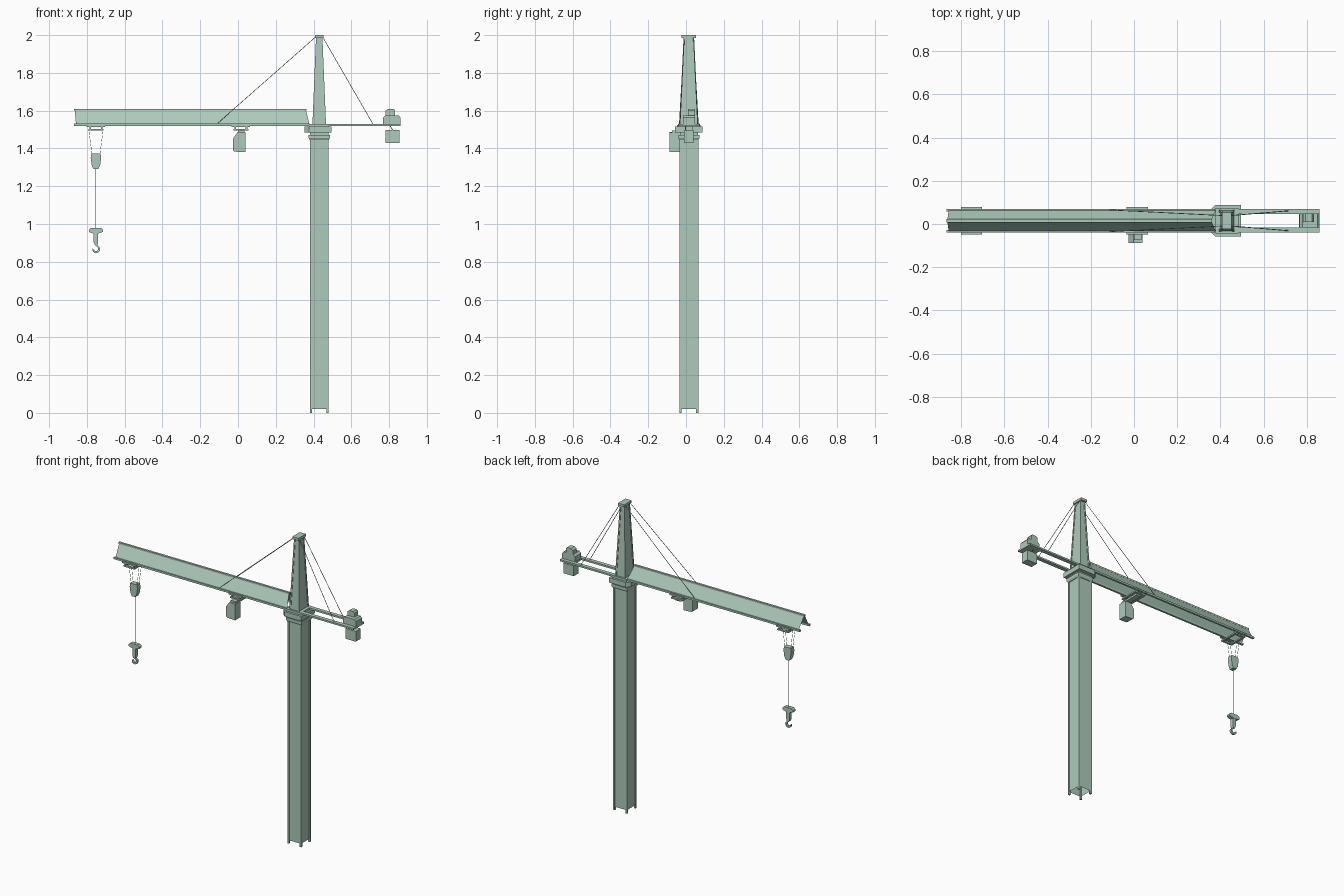
import bpy, bmesh, math
from mathutils import Vector

if "Cube" in bpy.data.objects:
    bpy.data.objects.remove(bpy.data.objects["Cube"])

MX, C = 0.43, 0.015          # mast centre in x and y

mat = bpy.data.materials.new("sage_green")
mat.diffuse_color = (0.42, 0.60, 0.50, 1)
mat.use_nodes = True
mat.node_tree.nodes["Principled BSDF"].inputs["Base Color"].default_value = mat.diffuse_color


class Part:
    """Collects simple solids into one named object."""
    def __init__(self, name):
        self.name, self.bm = name, bmesh.new()

    def loft(self, a, b, caps=True):
        va = [self.bm.verts.new(p) for p in a]
        vb = [self.bm.verts.new(p) for p in b]
        n = len(a)
        for i in range(n):
            j = (i + 1) % n
            self.bm.faces.new((va[i], va[j], vb[j], vb[i]))
        if caps:
            self.bm.faces.new(va[::-1])
            self.bm.faces.new(vb)
        return self

    def taper(self, cx, cy, z0, hx0, hy0, z1, hx1, hy1, caps=True):
        s = ((-1, -1), (1, -1), (1, 1), (-1, 1))
        return self.loft([(cx + i * hx0, cy + j * hy0, z0) for i, j in s],
                         [(cx + i * hx1, cy + j * hy1, z1) for i, j in s], caps)

    def box(self, x0, x1, y0, y1, z0, z1):
        hx, hy = (x1 - x0) / 2, (y1 - y0) / 2
        return self.taper((x0 + x1) / 2, (y0 + y1) / 2, z0, hx, hy, z1, hx, hy)

    def prism_y(self, prof, y0, y1):
        return self.loft([(x, y0, z) for x, z in prof], [(x, y1, z) for x, z in prof])

    def prism_z(self, prof, z0, z1):
        return self.loft([(x, y, z0) for x, y in prof], [(x, y, z1) for x, y in prof])

    def rod(self, a, b, r, n=6):
        a, b = Vector(a), Vector(b)
        q = (b - a).to_track_quat('Z', 'Y')
        ring = [q @ Vector((r * math.cos(t * math.tau / n), r * math.sin(t * math.tau / n), 0))
                for t in range(n)]
        return self.loft([a + p for p in ring], [b + p for p in ring])

    def sheet(self, *pts):
        self.bm.faces.new([self.bm.verts.new(p) for p in pts])
        return self

    def done(self, recalc=True):
        if recalc:
            bmesh.ops.recalc_face_normals(self.bm, faces=self.bm.faces)
        me = bpy.data.meshes.new(self.name)
        self.bm.to_mesh(me)
        self.bm.free()
        me.materials.append(mat)
        ob = bpy.data.objects.new(self.name, me)
        bpy.context.collection.objects.link(ob)
        return ob


SIDES = (-1, 1)

# mast: four corner posts with panels between them, open at the foot
p = Part("mast_posts")
for i in SIDES:
    for j in SIDES:
        p.taper(MX + i * 0.044, C + j * 0.044, 0, 0.006, 0.006, 1.45, 0.006, 0.006)
p.done()
Part("mast_panels").taper(MX, C, 0.02, 0.046, 0.046, 1.45, 0.046, 0.046, False).done()

# collar under the slewing platform
p = Part("mast_collar")
p.taper(MX, C, 1.445, 0.050, 0.050, 1.455, 0.056, 0.056)
p.taper(MX, C, 1.455, 0.056, 0.056, 1.472, 0.056, 0.056)
p.taper(MX, C, 1.472, 0.048, 0.048, 1.486, 0.048, 0.048)
p.done()

# slewing platform with chamfered jib-side corners
p = Part("slewing_platform")
p.prism_z([(0.352, C - 0.05), (0.375, C - 0.072), (0.495, C - 0.072),
           (0.495, C + 0.072), (0.375, C + 0.072), (0.352, C + 0.05)], 1.484, 1.516)
p.taper(MX, C, 1.516, 0.053, 0.058, 1.53, 0.053, 0.058)
p.done()

# tower peak: leaning posts, panels and cap
p = Part("peak_posts")
for i in SIDES:
    for j in SIDES:
        base = (MX + i * 0.031, C + j * 0.045)
        top = (MX + i * 0.013, C + j * 0.024)
        sq = ((-1, -1), (1, -1), (1, 1), (-1, 1))
        p.loft([(base[0] + a * 0.005, base[1] + b * 0.005, 1.525) for a, b in sq],
               [(top[0] + a * 0.004, top[1] + b * 0.004, 1.987) for a, b in sq])
p.done()
Part("peak_panels").taper(MX, C, 1.525, 0.033, 0.047, 1.987, 0.014, 0.025, False).done()
Part("peak_cap").taper(MX, C, 1.984, 0.022, 0.038, 2.0, 0.022, 0.038).done()

# jib: two lower rails, one top rail, two sloping side panels
p = Part("jib_rails")
for j in SIDES:
    p.box(-0.868, 0.375, C + j * 0.049 - 0.0065, C + j * 0.049 + 0.0065, 1.519, 1.531)
p.box(-0.868, 0.362, C - 0.007, C + 0.007, 1.60, 1.61)
p.done()
p = Part("jib_panels")
for j in SIDES:
    q = [(-0.858, C + j * 0.048, 1.53), (0.378, C + j * 0.048, 1.53),
         (0.360, C + j * 0.005, 1.602), (-0.864, C + j * 0.005, 1.602)]
    p.sheet(*(q if j < 0 else q[::-1]))
p.done(False)

# counter jib: two open beams and an end deck
p = Part("counter_jib")
for j in SIDES:
    p.box(0.48, 0.86, C + j * 0.043 - 0.0125, C + j * 0.043 + 0.0125, 1.519, 1.53)
p.box(0.765, 0.86, C - 0.031, C + 0.031, 1.519, 1.53)
p.done()

# winch housing on the deck and counterweight below it
p = Part("winch_housing")
p.prism_y([(0.767, 1.53), (0.86, 1.53), (0.86, 1.563), (0.85, 1.575),
           (0.78, 1.575), (0.767, 1.563)], C - 0.031, C + 0.033)
p.prism_y([(0.782, 1.575), (0.832, 1.575), (0.832, 1.600), (0.824, 1.61),
           (0.795, 1.61), (0.782, 1.600)], 0.01, 0.048)
p.done()
p = Part("counterweight")
p.box(0.781, 0.856, C - 0.025, C + 0.025, 1.43, 1.497)
for j in SIDES:
    p.rod((0.805, C + j * 0.018, 1.52), (0.82, C + j * 0.018, 1.495), 0.0025)
p.done()

# stay cables from the cap to the jib and the counter jib
p = Part("stay_cables")
for j in SIDES:
    p.rod((0.413, C + j * 0.024, 1.992), (-0.112, C + j * 0.05, 1.53), 0.0018)
    p.rod((0.447, C + j * 0.024, 1.992), (0.715, C + j * 0.046, 1.528), 0.0018)
p.done()


# two trolleys under the jib
def trolley(name, x):
    p = Part(name)
    for j in SIDES:
        y = C + j * 0.056
        p.box(x - 0.049, x + 0.049, y - 0.007, y + 0.007, 1.514, 1.524)
        p.box(x - 0.040, x + 0.040, y - 0.007, y + 0.007, 1.494, 1.503)
        for i in SIDES:
            p.box(x + i * 0.03 - 0.004, x + i * 0.03 + 0.004, y - 0.004, y + 0.004, 1.50, 1.516)
    for i in SIDES:
        p.box(x + i * 0.033 - 0.007, x + i * 0.033 + 0.007, C - 0.056, C + 0.056, 1.494, 1.503)
    p.done()


HX = -0.752
trolley("hook_trolley", HX)
trolley("cab_trolley", 0.015)

# operator cab with sloped windscreen, hung beside the jib
p = Part("operator_cab")
p.prism_y([(-0.026, 1.39), (-0.018, 1.383), (0.04, 1.38), (0.04, 1.485),
           (-0.002, 1.487), (-0.026, 1.452)], -0.087, -0.032)
p.box(0.0, 0.035, -0.075, C + 0.05, 1.484, 1.496)
p.done()

# pulley block, its slings and the hoist rope
p = Part("pulley_block")
p.prism_y([(HX - 0.012, 1.29), (HX + 0.012, 1.29), (HX + 0.022, 1.31), (HX + 0.028, 1.35),
           (HX + 0.024, 1.373), (HX - 0.024, 1.373), (HX - 0.028, 1.35),
           (HX - 0.022, 1.31)], C - 0.016, C + 0.016)
p.done()
p = Part("hoist_ropes")
for i in SIDES:
    for j in SIDES:
        p.rod((HX + i * 0.038, C + j * 0.012, 1.498), (HX + i * 0.021, C + j * 0.01, 1.37), 0.001)
p.rod((HX, C, 1.292), (HX, C, 0.975), 0.0014)
p.done()

# hook: crossbar, stem and curved hook
p = Part("hook")
p.prism_y([(HX - 0.038, 0.958), (HX - 0.014, 0.95), (HX + 0.014, 0.95), (HX + 0.038, 0.958),
           (HX + 0.038, 0.970), (HX + 0.026, 0.98), (HX - 0.026, 0.98),
           (HX - 0.038, 0.970)], C - 0.013, C + 0.013)
p.prism_y([(HX - 0.012, 0.952), (HX - 0.012, 0.903), (HX - 0.005, 0.887), (HX + 0.007, 0.887),
           (HX + 0.012, 0.903), (HX + 0.012, 0.952)], C - 0.011, C + 0.011)
outer, inner = [], []
for k in range(11):
    t = k / 10
    a = math.radians(85 - 270 * t)
    w = 0.011 * (1 - 0.65 * abs(2 * t - 1) ** 3)
    for lst, r in ((outer, 0.0165 + w / 2), (inner, 0.0165 - w / 2)):
        lst.append((HX + r * math.cos(a), 0.868 + r * math.sin(a)))
for k in range(10):
    p.prism_y([outer[k], outer[k + 1], inner[k + 1], inner[k]], C - 0.007, C + 0.007)
bmesh.ops.remove_doubles(p.bm, verts=p.bm.verts, dist=1e-5)
p.done()
